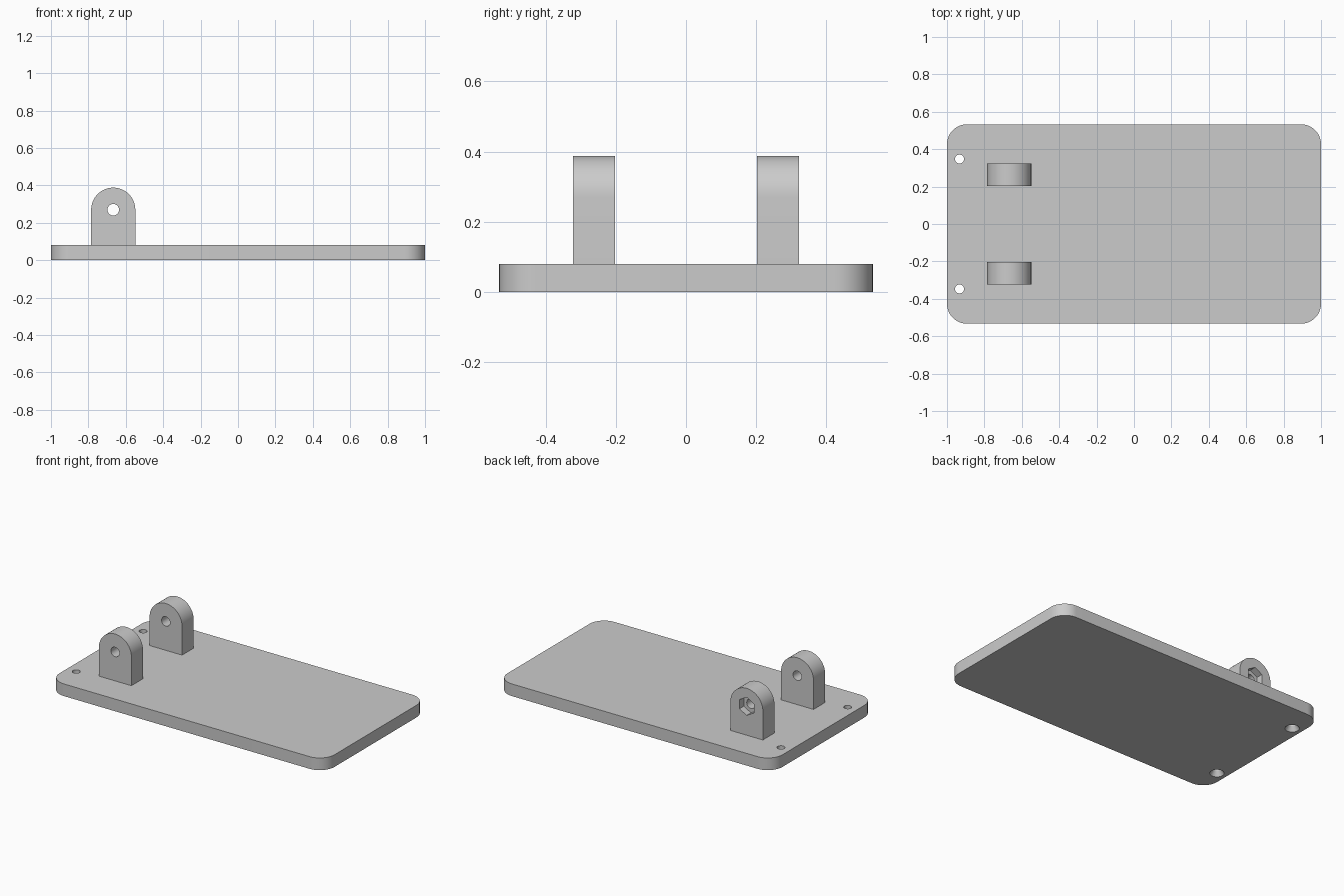
import bpy
import bmesh
from math import pi, cos, sin, radians
from mathutils import Matrix

cube = bpy.data.objects.get("Cube")
if cube:
    bpy.data.objects.remove(cube, do_unlink=True)

grey = bpy.data.materials.new("light_grey")
grey.use_nodes = True
GREY = (0.6, 0.6, 0.6, 1)
grey.diffuse_color = GREY
grey.node_tree.nodes["Principled BSDF"].inputs["Base Color"].default_value = GREY


def arc(cx, cy, r, start, end, steps):
    angles = [radians(start + (end - start) * i / steps) for i in range(steps + 1)]
    return [(cx + r * cos(a), cy + r * sin(a)) for a in angles]


def make_object(name, bm):
    bmesh.ops.recalc_face_normals(bm, faces=bm.faces)
    mesh = bpy.data.meshes.new(name)
    bm.to_mesh(mesh)
    bm.free()
    mesh.materials.append(grey)
    obj = bpy.data.objects.new(name, mesh)
    bpy.context.collection.objects.link(obj)
    return obj


def extrude_outline(name, points, vector, place):
    """Solid prism from a closed outline; place maps (u, v) to 3D."""
    bm = bmesh.new()
    face = bm.faces.new([bm.verts.new(place(u, v)) for u, v in points])
    result = bmesh.ops.extrude_face_region(bm, geom=[face], use_keep_orig=True)
    verts = [g for g in result["geom"] if isinstance(g, bmesh.types.BMVert)]
    bmesh.ops.translate(bm, verts=verts, vec=vector)
    return make_object(name, bm)


def cutter(name, location, r1, r2, depth, sides, rotation):
    bm = bmesh.new()
    bmesh.ops.create_cone(bm, cap_ends=True, segments=sides, radius1=r1, radius2=r2,
                          depth=depth, matrix=Matrix.Translation(location) @ rotation)
    obj = make_object(name, bm)
    obj.hide_render = True
    return obj


def cut(obj, tools):
    bpy.context.view_layer.objects.active = obj
    for tool in tools:
        mod = obj.modifiers.new("hole", "BOOLEAN")
        mod.operation = "DIFFERENCE"
        mod.solver = "EXACT"
        mod.object = tool
        bpy.ops.object.modifier_apply(modifier=mod.name)
        bpy.data.objects.remove(tool, do_unlink=True)


def smooth(obj):
    bpy.ops.object.select_all(action="DESELECT")
    obj.select_set(True)
    bpy.context.view_layer.objects.active = obj
    bpy.ops.object.shade_smooth_by_angle(angle=radians(25))


# Base plate with rounded corners
HX, HY, THICK, R = 1.0, 0.533, 0.08, 0.107
outline = []
for i, (sx, sy) in enumerate([(1, 1), (-1, 1), (-1, -1), (1, -1)]):
    outline += arc(sx * (HX - R), sy * (HY - R), R, 90 * i, 90 * i + 90, 12)
plate = extrude_outline("base_plate", outline, (0, 0, THICK), lambda u, v: (u, v, 0))

# Screw holes, countersunk from below
UP = Matrix.Identity(4)
tools = []
for y in (-0.347, 0.347):
    tools.append(cutter("screw_hole", (-0.933, y, 0.04), 0.024, 0.024, 0.2, 32, UP))
    tools.append(cutter("countersink", (-0.933, y, 0.015), 0.046, 0.022, 0.04, 32, UP))
cut(plate, tools)
smooth(plate)

# Pivot lugs with rounded tops; the back one has a hexagonal nut pocket
LX, LZ, LR, WIDTH = -0.667, 0.27, 0.118, 0.12
ALONG_Y = Matrix.Rotation(pi / 2, 4, "X")
profile = [(LX - LR, THICK), (LX + LR, THICK)] + arc(LX, LZ, LR, 0, 180, 32)
for name, y in (("front_lug", -0.323), ("back_lug", 0.203)):
    lug = extrude_outline(name, profile, (0, WIDTH, 0), lambda u, v: (u, y, v))
    tools = [cutter("pivot_hole", (LX, y + WIDTH / 2, LZ), 0.031, 0.031, 0.3, 32, ALONG_Y)]
    if name == "back_lug":
        tools.append(cutter("nut_pocket", (LX, y + WIDTH, LZ), 0.06, 0.06, 0.09, 6, ALONG_Y))
    cut(lug, tools)
    smooth(lug)
